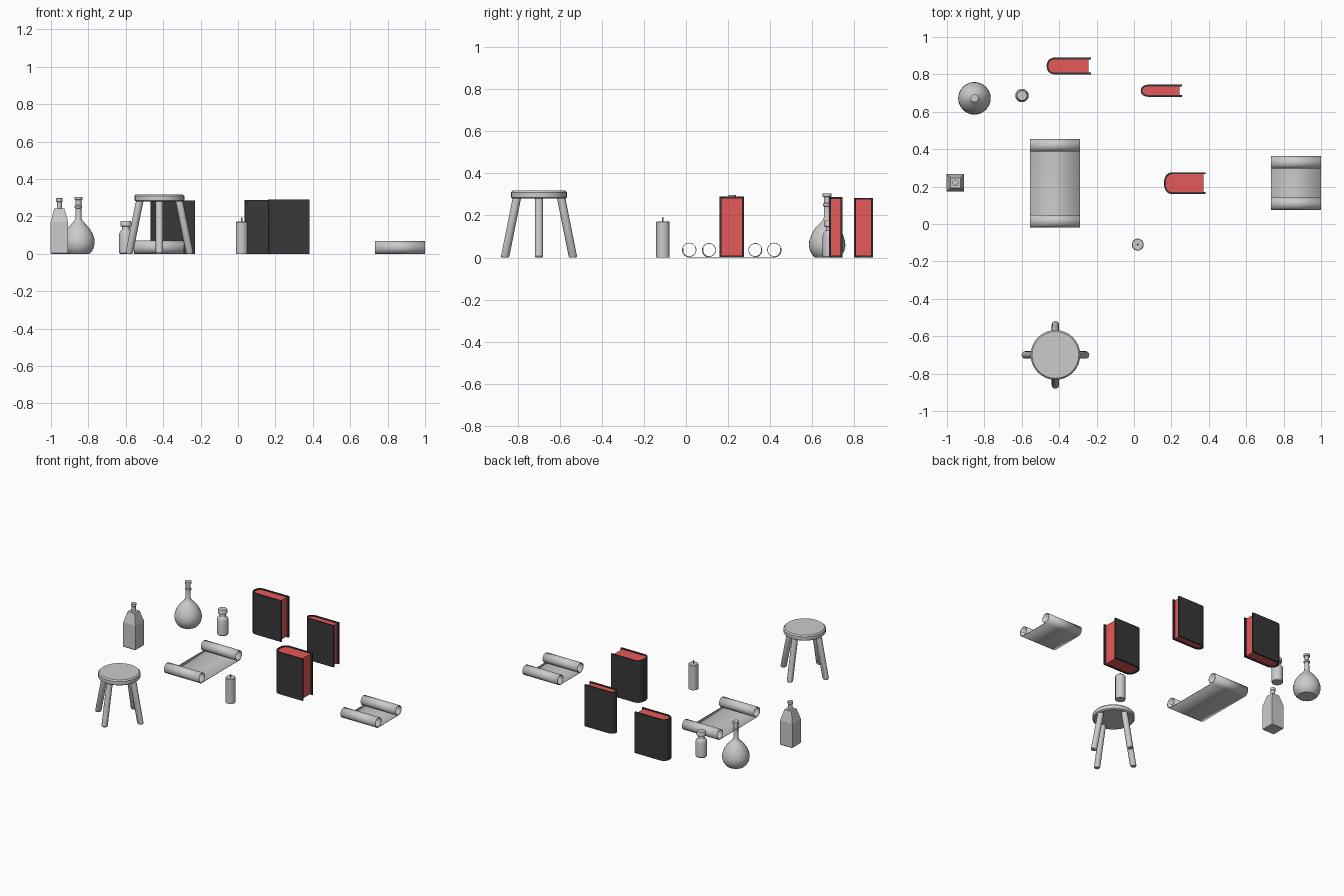
import bpy, bmesh, math
from math import sin, cos, pi
from mathutils import Vector

if "Cube" in bpy.data.objects:
    bpy.data.objects.remove(bpy.data.objects["Cube"])

def material(name, rgb):
    m = bpy.data.materials.new(name)
    m.diffuse_color = (*rgb, 1)
    m.use_nodes = True
    m.node_tree.nodes["Principled BSDF"].inputs["Base Color"].default_value = m.diffuse_color
    return m

BLACK = material("black_cover", (0.04, 0.04, 0.04))
RED = material("red_pages", (0.8, 0.1, 0.1))

def finish(bm, name, mat=None, smooth=True):
    bmesh.ops.recalc_face_normals(bm, faces=bm.faces)
    me = bpy.data.meshes.new(name)
    bm.to_mesh(me)
    bm.free()
    ob = bpy.data.objects.new(name, me)
    bpy.context.collection.objects.link(ob)
    if mat:
        me.materials.append(mat)
    if smooth:
        bpy.ops.object.select_all(action='DESELECT')
        ob.select_set(True)
        bpy.context.view_layer.objects.active = ob
        bpy.ops.object.shade_smooth_by_angle(angle=math.radians(35))
    return ob

def loft(bm, rings):
    """Skin closed rings of points and cap both ends."""
    vs = [[bm.verts.new(p) for p in r] for r in rings]
    n = len(vs[0])
    for a, b in zip(vs, vs[1:]):
        for i in range(n):
            bm.faces.new((a[i], a[(i + 1) % n], b[(i + 1) % n], b[i]))
    bm.faces.new(vs[0])
    bm.faces.new(vs[-1])

def ring(c, r, n=32, turn=0.0):
    return [Vector((c[0] + r * cos(turn + 2 * pi * i / n), c[1] + r * sin(turn + 2 * pi * i / n), c[2]))
            for i in range(n)]

def turned(name, x, y, profile, n=32):
    bm = bmesh.new()
    loft(bm, [ring((x, y, z), r, n) for r, z in profile])
    return finish(bm, name)

def extrude(name, pts, vec, mat):
    bm = bmesh.new()
    loft(bm, [pts, [p + vec for p in pts]])
    return finish(bm, name, mat)

# Stool: thick round seat on four splayed legs
SX, SY = -0.42, -0.70
turned("stool_seat", SX, SY, [(0.125, 0.28), (0.133, 0.286), (0.133, 0.31), (0.125, 0.318)])
for i in range(4):
    d = Vector((cos(i * pi / 2), sin(i * pi / 2), 0))
    base = Vector((SX, SY, 0))
    bm = bmesh.new()
    loft(bm, [ring(base + d * o + Vector((0, 0, z)), r, 16)
              for o, z, r in [(0.162, 0, 0.016), (0.161, 0.006, 0.02), (0.105, 0.285, 0.02)]])
    finish(bm, f"stool_leg_{i + 1}")

# Square bottle with sloped shoulders and a round neck
BX, BY = -0.955, 0.22
bm = bmesh.new()
loft(bm, [ring((BX, BY, z), h * math.sqrt(2), 4, pi / 4)
          for h, z in [(0.044, 0), (0.047, 0.004), (0.047, 0.17), (0.027, 0.243)]])
finish(bm, "square_bottle_body", smooth=False)
turned("square_bottle_neck", BX, BY, [(0.014, 0.24), (0.014, 0.278), (0.017, 0.281), (0.017, 0.297), (0.013, 0.298)], 20)

# Round flask
turned("round_flask", -0.853, 0.672, [
    (0.058, 0), (0.070, 0.012), (0.081, 0.03), (0.087, 0.055), (0.085, 0.08), (0.075, 0.11),
    (0.057, 0.139), (0.038, 0.16), (0.023, 0.174), (0.016, 0.19), (0.0155, 0.243), (0.02, 0.246), (0.02, 0.256),
    (0.015, 0.26), (0.015, 0.287), (0.021, 0.29), (0.021, 0.304), (0.013, 0.305)])

# Small jar
turned("small_jar", -0.599, 0.687, [
    (0.032, 0), (0.036, 0.005), (0.036, 0.105), (0.032, 0.117), (0.022, 0.128), (0.02, 0.145),
    (0.03, 0.148), (0.03, 0.168), (0.026, 0.176), (0.016, 0.176)])

# Candle and wick
turned("candle", 0.02, -0.11, [(0.032, 0), (0.032, 0.168), (0.029, 0.172)], 24)
turned("candle_wick", 0.02, -0.11, [(0.004, 0.17), (0.003, 0.193)], 8)

# Scrolls: one sheet curled up into a hollow roll at either end
def scroll(name, x0, x1, y0, y1, r):
    def curl(cy, side):
        steps = 48
        out = []
        for i in range(steps + 1):
            a = 2 * pi * 1.3 * i / steps
            rr = r * (1 - 0.12 * i / steps)
            out.append((cy + side * rr * sin(a), r - rr * cos(a)))
        return out
    path = curl(y0 + r, -1)[::-1] + curl(y1 - r, 1)
    bm = bmesh.new()
    a, b = [[bm.verts.new((x, y, z)) for y, z in path] for x in (x0, x1)]
    for i in range(len(path) - 1):
        bm.faces.new((a[i], b[i], b[i + 1], a[i + 1]))
    me = bpy.data.meshes.new(name)
    bm.to_mesh(me)
    bm.free()
    me.shade_smooth()
    ob = bpy.data.objects.new(name, me)
    bpy.context.collection.objects.link(ob)
    mod = ob.modifiers.new("paper_thickness", 'SOLIDIFY')
    mod.thickness = 0.003
    mod.offset = 1

scroll("long_scroll", -0.555, -0.288, -0.02, 0.456, 0.036)
scroll("short_scroll", 0.733, 1.0, 0.075, 0.364, 0.035)

# Books: U-shaped cover with rounded spine around a recessed page block
def book_outline(x0, x1, yc, half, depth):
    arc = [(x0 + depth * (1 - cos(a) ** 0.9), yc + half * math.copysign(abs(sin(a)) ** 0.9, sin(a)))
           for a in [pi / 2 * (1 - i / 8) for i in range(1, 16)]]
    return [(x1, yc + half), (x0 + depth, yc + half)] + arc + [(x0 + depth, yc - half), (x1, yc - half)]

def book(name, x0, x1, y0, y1, h):
    t, yc, half = 0.01, (y0 + y1) / 2, (y1 - y0) / 2
    depth = 0.045
    outer = book_outline(x0, x1, yc, half, depth)
    inner = book_outline(x0 + t, x1, yc, half - t, depth - t)
    pages = book_outline(x0 + t, x1 - 0.012, yc, half - t, depth - t)
    extrude(name + "_cover", [Vector((x, y, 0)) for x, y in outer + inner[::-1]], Vector((0, 0, h)), BLACK)
    extrude(name + "_pages", [Vector((x, y, 0.006)) for x, y in pages], Vector((0, 0, h - 0.012)), RED)

book("left_book", -0.467, -0.23, 0.80, 0.89, 0.284)
book("thin_book", 0.036, 0.256, 0.68, 0.745, 0.288)
book("thick_book", 0.16, 0.383, 0.16, 0.276, 0.29)
